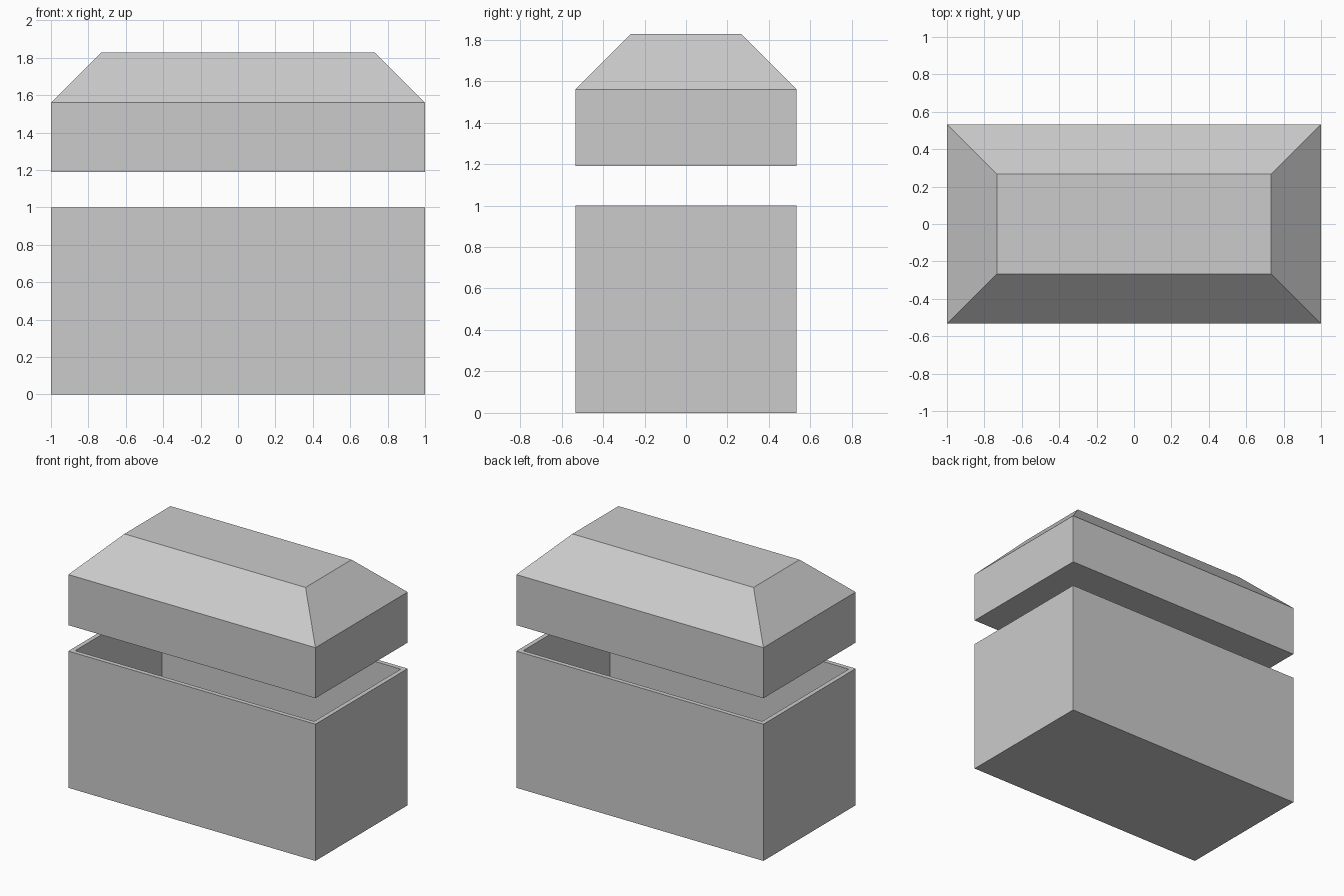
import bpy, bmesh

if "Cube" in bpy.data.objects:
    bpy.data.objects.remove(bpy.data.objects["Cube"])

HX, HY = 1.0, 0.533   # half footprint
WALL = 0.033
BEVEL = 0.267


def box_bmesh(z0, z1):
    bm = bmesh.new()
    bmesh.ops.create_cube(bm, size=2)
    for v in bm.verts:
        v.co = (v.co.x * HX, v.co.y * HY, z1 if v.co.z > 0 else z0)
    bm.normal_update()
    return bm


def top_face(bm):
    return max(bm.faces, key=lambda f: f.calc_center_median().z)


def push_top(bm, inset, dz):
    """Extrude the top face, shrink it evenly by inset and shift it by dz."""
    face = top_face(bm)
    new = bmesh.ops.extrude_discrete_faces(bm, faces=[face])["faces"][0]
    for v in new.verts:
        v.co.x -= inset if v.co.x > 0 else -inset
        v.co.y -= inset if v.co.y > 0 else -inset
        v.co.z += dz
    return new


def finish(bm, name):
    bmesh.ops.recalc_face_normals(bm, faces=bm.faces)
    mesh = bpy.data.meshes.new(name)
    bm.to_mesh(mesh)
    bm.free()
    obj = bpy.data.objects.new(name, mesh)
    bpy.context.collection.objects.link(obj)


# Open hollow chest body: rim, then cavity
body = box_bmesh(0, 1.0)
push_top(body, WALL, 0)
push_top(body, 0, WALL - 1.0)
finish(body, "chest_body")

# Raised lid with sloped sides
lid = box_bmesh(1.19, 1.56)
push_top(lid, BEVEL, BEVEL)
finish(lid, "chest_lid")
